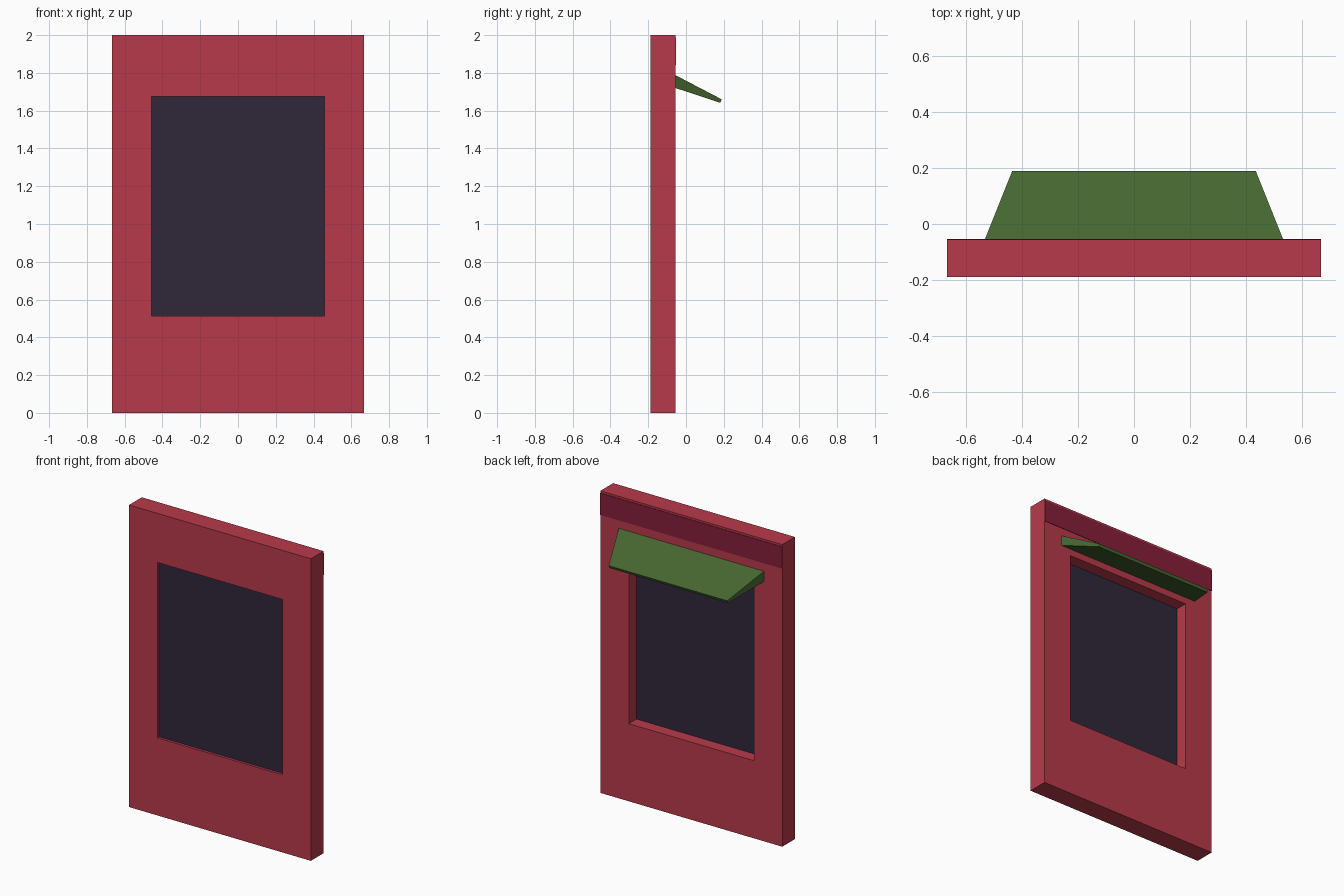
import bpy
import bmesh

if "Cube" in bpy.data.objects:
    bpy.data.objects.remove(bpy.data.objects["Cube"])

FRONT, BACK = -0.189, -0.056
HALF_W = 0.666


def material(name, rgb):
    m = bpy.data.materials.new(name)
    m.diffuse_color = (*rgb, 1)
    m.use_nodes = True
    m.node_tree.nodes["Principled BSDF"].inputs["Base Color"].default_value = m.diffuse_color
    return m


def finish(name, bm, mat):
    bmesh.ops.recalc_face_normals(bm, faces=bm.faces)
    me = bpy.data.meshes.new(name)
    bm.to_mesh(me)
    bm.free()
    me.materials.append(mat)
    ob = bpy.data.objects.new(name, me)
    bpy.context.collection.objects.link(ob)
    return ob


def rect(bm, w, y, z0, z1):
    return [bm.verts.new(p) for p in ((-w, y, z0), (w, y, z0), (w, y, z1), (-w, y, z1))]


def bridge(bm, a, b):
    n = len(a)
    for i in range(n):
        j = (i + 1) % n
        bm.faces.new((a[i], a[j], b[j], b[i]))


def slab(name, mat, *rects):
    """Closed solid between two upright rectangles (half width, y, z0, z1)."""
    bm = bmesh.new()
    a, b = (rect(bm, *r) for r in rects)
    bridge(bm, a, b)
    bm.faces.new(a)
    bm.faces.new(b)
    return finish(name, bm, mat)


red = material("wall_red", (0.479, 0.042, 0.069))
dark_red = material("trim_dark_red", (0.235, 0.014, 0.042))
green = material("awning_green", (0.061, 0.133, 0.030))
glass = material("glass_dark", (0.030, 0.021, 0.042))

# Wall panel with a window opening right through it
bm = bmesh.new()
loops = [rect(bm, HALF_W, FRONT, 0, 2), rect(bm, HALF_W, BACK, 0, 2),
         rect(bm, 0.458, BACK, 0.514, 1.675), rect(bm, 0.458, FRONT, 0.514, 1.675)]
for i in range(4):
    bridge(bm, loops[i], loops[(i + 1) % 4])
finish("wall_panel", bm, red)

# Window pane set into the opening
slab("window_pane", glass, (0.458, -0.172, 0.514, 1.675), (0.458, -0.136, 0.514, 1.675))

# Thin trim band across the top of the awning side
slab("trim_band", dark_red, (HALF_W, BACK, 1.842, 1.987), (HALF_W, BACK + 0.003, 1.842, 1.987))

# Sloping awning, tapering in width and thickness; outer end is tilted
awning = slab("awning", green, (0.532, BACK, 1.72, 1.788), (0.434, 0.189, 1.642, 1.660))
for v in awning.data.vertices:
    if v.co.y > 0 and v.co.z < 1.65:
        v.co.y = 0.181
